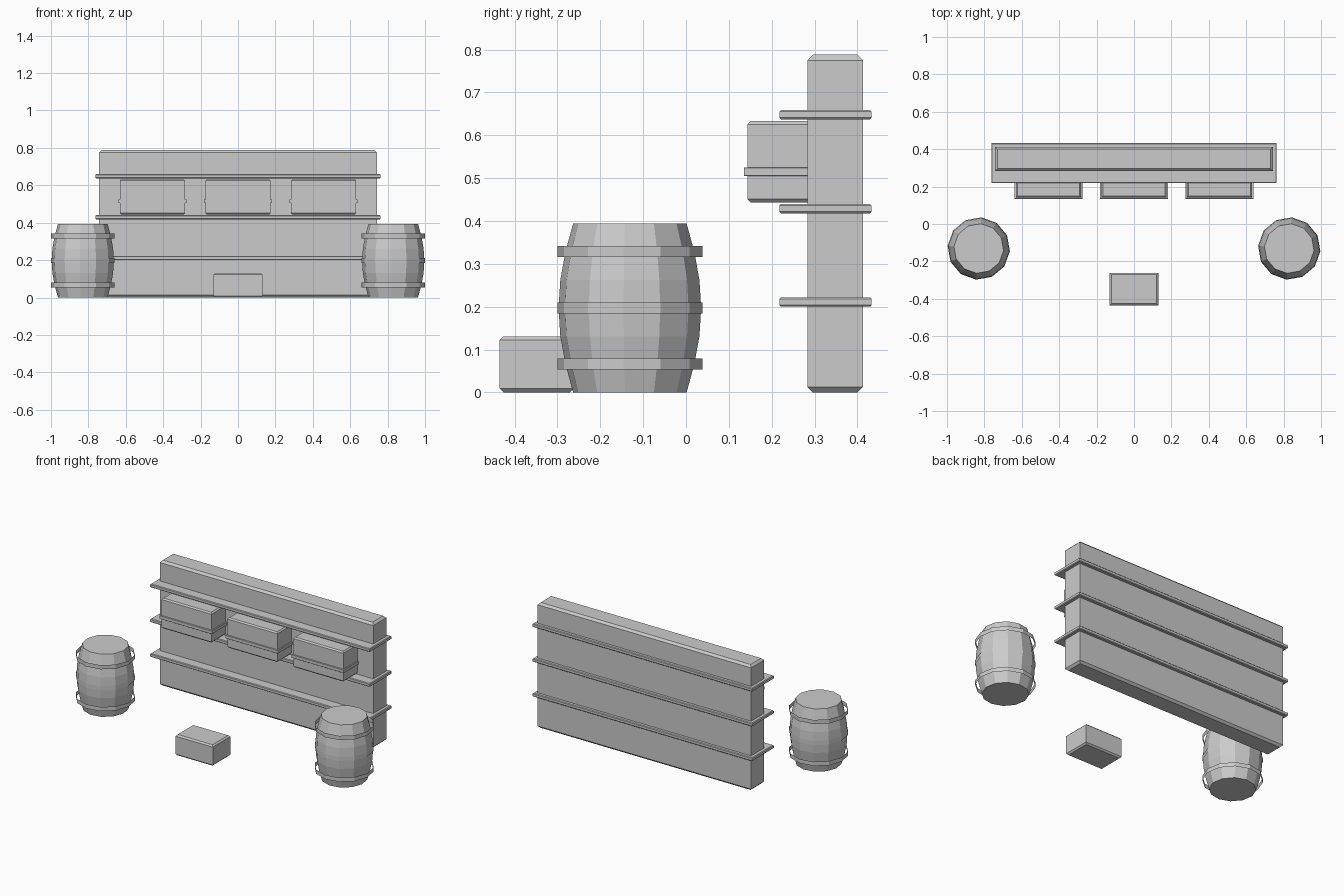
import bpy, bmesh, math

if "Cube" in bpy.data.objects:
    bpy.data.objects.remove(bpy.data.objects["Cube"])


def finish(name, bm):
    bmesh.ops.recalc_face_normals(bm, faces=bm.faces)
    mesh = bpy.data.meshes.new(name)
    bm.to_mesh(mesh)
    bm.free()
    obj = bpy.data.objects.new(name, mesh)
    bpy.context.collection.objects.link(obj)
    return obj


def skin(bm, rings):
    # join consecutive vertex loops with quads
    for a, b in zip(rings, rings[1:]):
        n = len(a)
        for i in range(n):
            bm.faces.new((a[i], a[(i + 1) % n], b[(i + 1) % n], b[i]))


def block(name, x, y, z, c):
    # box whose top and bottom rims are chamfered by c
    bm = bmesh.new()
    rings = []
    for h, d in ((z[0], c), (z[0] + c, 0), (z[1] - c, 0), (z[1], c)):
        x0, x1, y0, y1 = x[0] + d, x[1] - d, y[0] + d, y[1] - d
        rings.append([bm.verts.new((px, py, h)) for px, py in
                      ((x0, y0), (x1, y0), (x1, y1), (x0, y1))])
    skin(bm, rings)
    bm.faces.new(rings[0])
    bm.faces.new(rings[-1])
    return finish(name, bm)


def turned(name, profile, center, capped, sides=12, phase=-5):
    # low-poly turned shape from (radius, height) pairs
    bm = bmesh.new()
    rings = []
    for r, h in profile:
        angles = [math.radians(phase + 360 * i / sides) for i in range(sides)]
        rings.append([bm.verts.new((r * math.cos(a), r * math.sin(a), h)) for a in angles])
    skin(bm, rings)
    if capped:
        bm.faces.new(rings[0])
        bm.faces.new(rings[-1])
    obj = finish(name, bm)
    obj.location = center
    return obj


# Wall with three wrap-around shelves
block("wall", (-0.742, 0.742), (0.283, 0.413), (0, 0.788), 0.013)
for i, z in enumerate((0.211, 0.429, 0.648)):
    block(f"shelf_{i + 1}", (-0.763, 0.763), (0.218, 0.433), (z - 0.011, z + 0.011), 0.004)

# Row of banded crates on the middle shelf
for i, x in enumerate((-0.458, 0, 0.458)):
    block(f"crate_{i + 1}", (x - 0.174, x + 0.174), (0.143, 0.30), (0.443, 0.633), 0.008)
    block(f"crate_band_{i + 1}", (x - 0.182, x + 0.182), (0.135, 0.30), (0.505, 0.525), 0.001)

# Small box on the floor
block("floor_box", (-0.13, 0.13), (-0.435, -0.262), (0, 0.131), 0.009)

# Barrels with loose open hoops
staves = [(0.133, 0), (0.151, 0.066), (0.163, 0.131), (0.167, 0.197),
          (0.163, 0.262), (0.151, 0.328), (0.133, 0.394)]
for side, x in (("left", -0.83), ("right", 0.83)):
    center = (x, -0.131, 0)
    turned(f"barrel_{side}", staves, center, True)
    for i, z in enumerate((0.066, 0.197, 0.329)):
        turned(f"barrel_hoop_{side}_{i + 1}",
               [(0.17, z - 0.013), (0.17, z + 0.013)], center, False)
